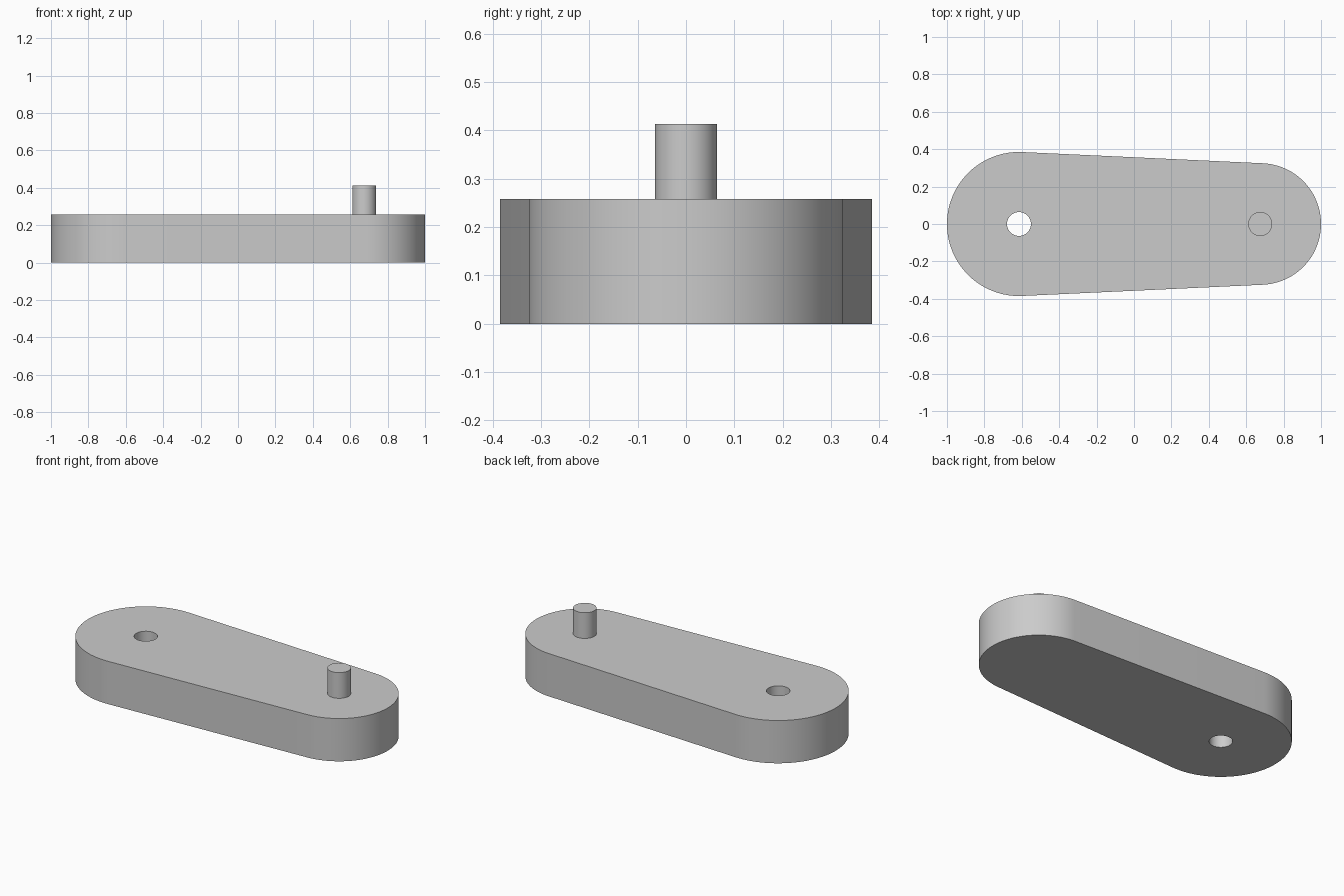
import bpy
import bmesh
from math import acos, cos, sin, pi, radians

if "Cube" in bpy.data.objects:
    bpy.data.objects.remove(bpy.data.objects["Cube"])

THICK, PIN_TOP, PIN_R = 0.258, 0.413, 0.064
BIG_X, BIG_R = -0.615, 0.385
SMALL_X, SMALL_R = 0.675, 0.325

# Single grey material
grey = bpy.data.materials.new("plain grey")
grey.use_nodes = True
colour = (0.6, 0.6, 0.6, 1)
grey.diffuse_color = colour
grey.node_tree.nodes["Principled BSDF"].inputs["Base Color"].default_value = colour


def arc(x, r, start, end, steps):
    """Points along an arc centred on the long axis."""
    angles = [start + (end - start) * i / steps for i in range(steps + 1)]
    return [(x + r * cos(a), r * sin(a)) for a in angles]


def extruded(name, loops, bottom, top):
    """Solid from closed outlines; inner outlines become holes."""
    bm = bmesh.new()
    edges = []
    for loop in loops:
        verts = [bm.verts.new((x, y, bottom)) for x, y in loop]
        edges += [bm.edges.new((v, verts[i - 1])) for i, v in enumerate(verts)]
    bmesh.ops.triangle_fill(bm, edges=edges, use_beauty=True)
    result = bmesh.ops.extrude_face_region(bm, geom=bm.faces[:])
    moved = [g for g in result["geom"] if isinstance(g, bmesh.types.BMVert)]
    bmesh.ops.translate(bm, verts=moved, vec=(0, 0, top - bottom))
    bmesh.ops.recalc_face_normals(bm, faces=bm.faces[:])
    mesh = bpy.data.meshes.new(name)
    bm.to_mesh(mesh)
    bm.free()
    mesh.materials.append(grey)
    obj = bpy.data.objects.new(name, mesh)
    bpy.context.collection.objects.link(obj)
    bpy.ops.object.select_all(action='DESELECT')
    obj.select_set(True)
    bpy.context.view_layer.objects.active = obj
    bpy.ops.object.shade_smooth_by_angle(angle=radians(30))
    return obj


# Arm: two round ends joined by tangent lines, with a through hole
tangent = acos((BIG_R - SMALL_R) / (SMALL_X - BIG_X))
outline = (arc(SMALL_X, SMALL_R, -tangent, tangent, 48)
           + arc(BIG_X, BIG_R, tangent, 2 * pi - tangent, 48))
hole = arc(BIG_X, PIN_R, 0, 2 * pi, 48)[:-1]
extruded("crank_arm", [outline, hole], 0, THICK)

# Pin standing on the narrow end, slightly sunk into the arm
pin = arc(SMALL_X, PIN_R, 0, 2 * pi, 48)[:-1]
extruded("crank_pin", [pin], THICK - 0.01, PIN_TOP)
